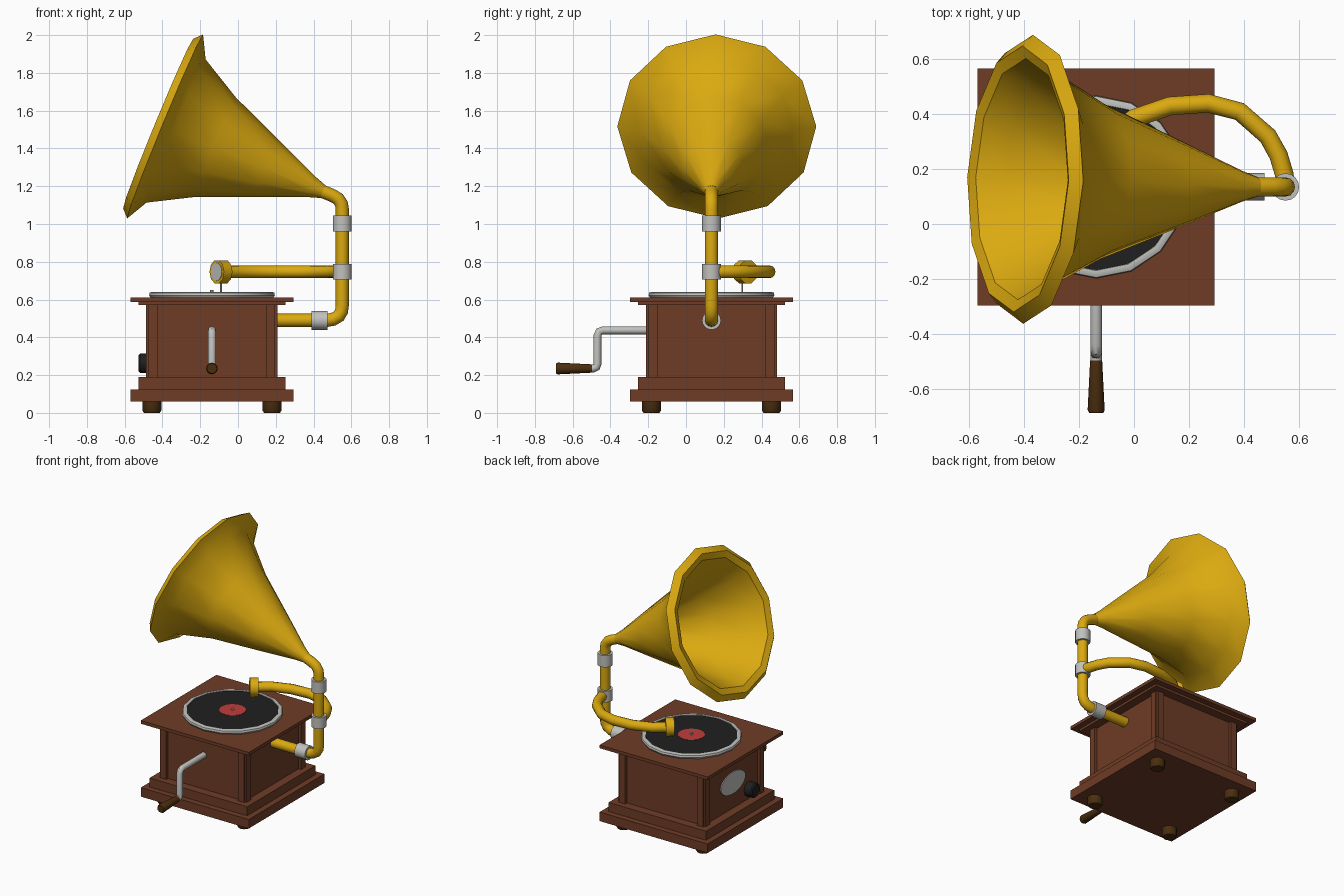
import bpy, bmesh, math
from mathutils import Vector

if "Cube" in bpy.data.objects:
    bpy.data.objects.remove(bpy.data.objects["Cube"])

CX, CY = -0.138, 0.135   # centre of the cabinet


def material(name, r, g, b):
    m = bpy.data.materials.new(name)
    m.diffuse_color = (r, g, b, 1)
    m.use_nodes = True
    m.node_tree.nodes["Principled BSDF"].inputs["Base Color"].default_value = m.diffuse_color
    return m


WOOD = material("reddish wood", 0.156, 0.045, 0.019)
DARK_WOOD = material("dark wood", 0.07, 0.027, 0.005)
BRASS = material("brass", 0.71, 0.40, 0.005)
SILVER = material("silver", 0.53, 0.53, 0.51)
BLACK = material("black", 0.014, 0.014, 0.015)
RED = material("label red", 0.55, 0.045, 0.045)


def finish(name, bm, mat):
    bmesh.ops.recalc_face_normals(bm, faces=bm.faces)
    me = bpy.data.meshes.new(name)
    bm.to_mesh(me)
    bm.free()
    ob = bpy.data.objects.new(name, me)
    bpy.context.collection.objects.link(ob)
    me.materials.append(mat)
    return ob


def smooth(ob, angle=40):
    bpy.ops.object.select_all(action='DESELECT')
    ob.select_set(True)
    bpy.context.view_layer.objects.active = ob
    bpy.ops.object.shade_smooth_by_angle(angle=math.radians(angle))


def box(name, x0, x1, y0, y1, z0, z1, mat=WOOD):
    bm = bmesh.new()
    bmesh.ops.create_cube(bm, size=1)
    for v in bm.verts:
        v.co = ((x0 + x1) / 2 + v.co.x * (x1 - x0),
                (y0 + y1) / 2 + v.co.y * (y1 - y0),
                (z0 + z1) / 2 + v.co.z * (z1 - z0))
    return finish(name, bm, mat)


def slab(name, half, z0, z1):
    return box(name, CX - half, CX + half, CY - half, CY + half, z0, z1)


def lathe(name, origin, axis, profile, sides, mat, closed=False, squash=1):
    """Turn (distance along axis, radius) points round an axis."""
    q = Vector(axis).to_track_quat('Z', 'Y')
    bm = bmesh.new()
    rings = []
    for t, r in profile:
        ring = []
        for i in range(sides):
            a = 2 * math.pi * i / sides
            p = Vector((r * math.cos(a), r * squash * math.sin(a), t))
            ring.append(bm.verts.new(Vector(origin) + q @ p))
        rings.append(ring)
    pairs = list(zip(rings, rings[1:]))
    if closed:
        pairs.append((rings[-1], rings[0]))
    else:
        bm.faces.new(rings[0])
        bm.faces.new(rings[-1])
    for a, b in pairs:
        for i in range(sides):
            j = (i + 1) % sides
            bm.faces.new((a[i], a[j], b[j], b[i]))
    ob = finish(name, bm, mat)
    smooth(ob)
    return ob


def rod(name, origin, axis, length, r, sides, mat):
    return lathe(name, origin, axis, [(0, r), (length, r)], sides, mat)


def tube(name, points, r, mat):
    cu = bpy.data.curves.new(name, 'CURVE')
    cu.dimensions = '3D'
    cu.bevel_depth = r
    cu.bevel_resolution = 4
    cu.use_fill_caps = True
    sp = cu.splines.new('POLY')
    sp.points.add(len(points) - 1)
    for p, co in zip(sp.points, points):
        p.co = (*co, 1)
    ob = bpy.data.objects.new(name, cu)
    bpy.context.collection.objects.link(ob)
    cu.materials.append(mat)
    bpy.ops.object.select_all(action='DESELECT')
    ob.select_set(True)
    bpy.context.view_layer.objects.active = ob
    bpy.ops.object.convert(target='MESH')
    smooth(bpy.context.view_layer.objects.active)


# Cabinet: stepped base, recessed body, stepped lid
slab("base_plinth", 0.432, 0.06, 0.125)
slab("base_step", 0.39, 0.125, 0.19)
slab("cabinet_body", 0.328, 0.19, 0.57)
slab("lid_moulding", 0.39, 0.57, 0.587)
slab("lid", 0.432, 0.587, 0.61)

# Notched corner posts and feet
for sx in (-1, 1):
    for sy in (-1, 1):
        tag = ("left" if sx < 0 else "right") + ("_front" if sy < 0 else "_back")
        for part, dx, dy in (("a", 0.348, 0.335), ("b", 0.335, 0.348)):
            xs = sorted((CX + sx * 0.287, CX + sx * dx))
            ys = sorted((CY + sy * 0.287, CY + sy * dy))
            box(f"corner_post_{part}_{tag}", *xs, *ys, 0.19, 0.57)
        lathe(f"foot_{tag}", (CX + sx * 0.318, CY + sy * 0.318, 0), (0, 0, 1),
              [(0, 0.042), (0.012, 0.05), (0.065, 0.05)], 12, DARK_WOOD)

# Turntable, record, label, spindle
lathe("platter", (CX, CY, 0.61), (0, 0, 1),
      [(0, 0.325), (0.012, 0.333), (0.026, 0.33), (0.031, 0.318), (0.029, 0.305),
       (0.02, 0.302)], 16, SILVER)
rod("record", (CX, CY, 0.62), (0, 0, 1), 0.016, 0.302, 32, BLACK)
rod("record_label", (CX, CY, 0.636), (0, 0, 1), 0.002, 0.088, 24, RED)
rod("spindle", (CX, CY, 0.636), (0, 0, 1), 0.014, 0.009, 8, SILVER)

# Horn support pipe with its collars
PX = 0.552
tube("support_pipe",
     [(0.18, CY, 0.49), (0.47, CY, 0.49), (0.505, CY, 0.496), (0.534, CY, 0.513),
      (0.548, CY, 0.538), (PX, CY, 0.57), (PX, CY, 1.08), (0.547, CY, 1.108),
      (0.53, CY, 1.133), (0.50, CY, 1.151), (0.44, CY, 1.175)], 0.035, BRASS)
rod("collar_upper", (PX, CY, 0.96), (0, 0, 1), 0.085, 0.05, 16, SILVER)
rod("collar_middle", (PX, CY, 0.707), (0, 0, 1), 0.08, 0.05, 16, SILVER)
rod("collar_lower", (0.39, CY, 0.49), (1, 0, 0), 0.085, 0.05, 16, SILVER)

# Horn: a twelve-sided flared shell with a thick rim
horn_axis = Vector((-0.835, 0.028, 0.345)).normalized()
lathe("horn", (0.45, CY, 1.171), horn_axis,
      [(0, 0.036), (0.06, 0.056), (0.33, 0.168), (0.617, 0.285), (0.842, 0.41),
       (0.905, 0.527), (0.945, 0.485), (0.93, 0.44), (0.835, 0.385), (0.6, 0.265),
       (0.33, 0.15), (0.02, 0.02)], 12, BRASS, closed=True)

# Curved tone arm and sound head with needle
HZ = 0.747
tube("tone_arm",
     [(x, y, HZ) for x, y in ((PX, 0.135), (0.548, 0.18), (0.527, 0.25), (0.488, 0.32),
                              (0.385, 0.41), (0.27, 0.44), (0.13, 0.43),
                              (0.0, 0.385), (-0.08, 0.325))], 0.034, BRASS)
head = Vector((-0.09, 0.313, HZ))
face = Vector((-0.8, -0.6, 0))
rod("sound_head", head - face * 0.028, face, 0.056, 0.064, 10, BRASS)
rod("sound_head_disc", head + face * 0.027, face, 0.004, 0.048, 16, SILVER)
rod("needle", head + Vector((0, -0.015, -0.11)), (0, 0, 1), 0.06, 0.004, 6, SILVER)

# Crank and handle
tube("crank",
     [(CX, y, z) for y, z in ((-0.18, 0.437), (-0.44, 0.437), (-0.46, 0.43),
                              (-0.468, 0.41), (-0.468, 0.26), (-0.474, 0.242),
                              (-0.49, 0.235), (-0.53, 0.234))], 0.021, SILVER)
lathe("crank_handle", (CX, -0.498, 0.235), (0, -1, 0),
      [(0, 0.022), (0.18, 0.031), (0.19, 0.026)], 12, DARK_WOOD)

# Left side: oval plate and round knob
lathe("oval_plate", (CX - 0.327, CY, 0.377), (-1, 0, 0),
      [(0, 0.14), (0.008, 0.14)], 32, SILVER, squash=0.56)
lathe("side_knob", (CX - 0.325, -0.05, 0.263), (-1, 0, 0),
      [(0, 0.052), (0.055, 0.052), (0.063, 0.044)], 16, BLACK)
